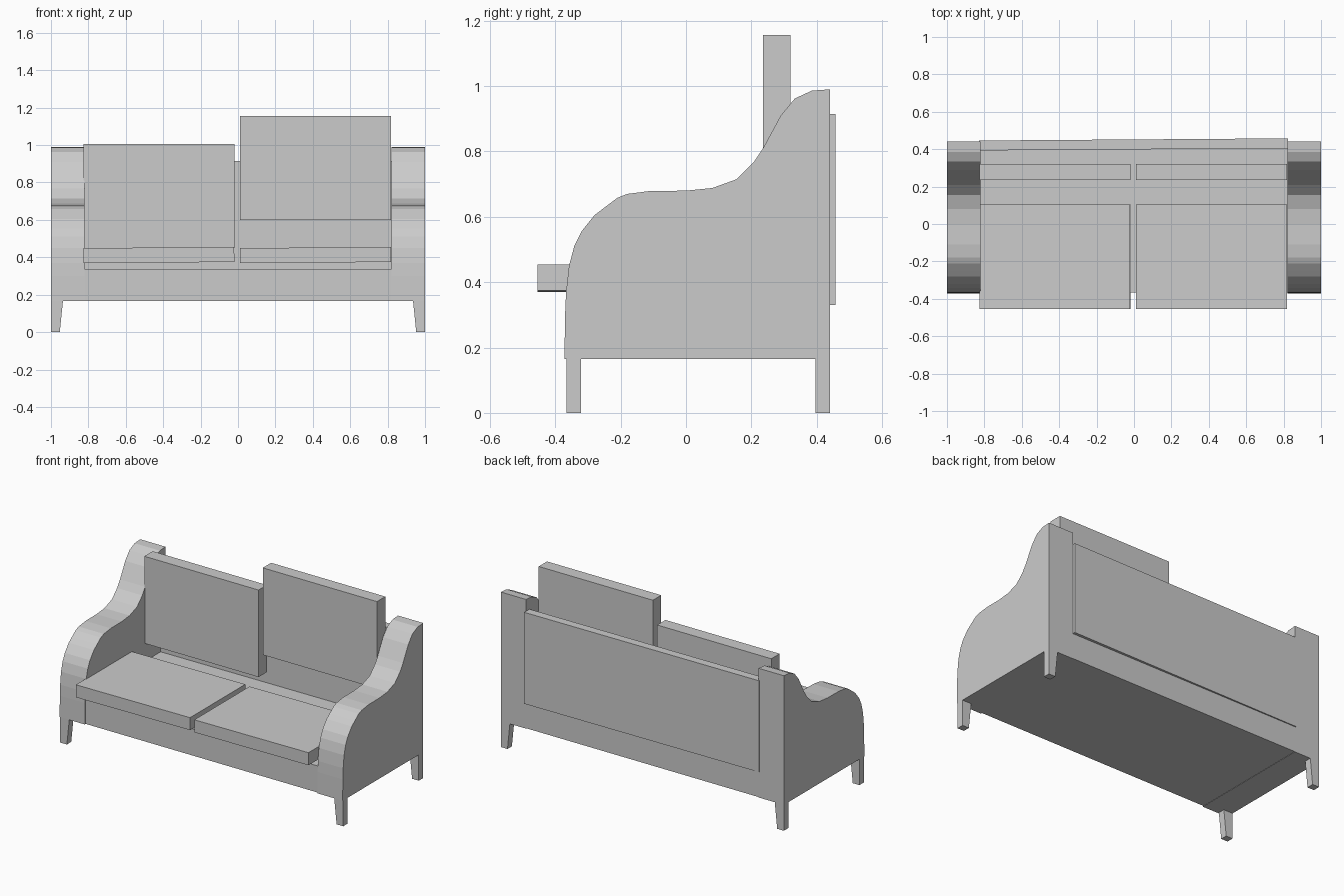
import bpy, bmesh
from math import radians
from mathutils import Matrix, Vector

if "Cube" in bpy.data.objects:
    bpy.data.objects.remove(bpy.data.objects["Cube"])


def finish(name, bm):
    bmesh.ops.recalc_face_normals(bm, faces=bm.faces)
    mesh = bpy.data.meshes.new(name)
    bm.to_mesh(mesh)
    bm.free()
    obj = bpy.data.objects.new(name, mesh)
    bpy.context.collection.objects.link(obj)
    return obj


def box(name, x, y, z, rot=(0, 0, 0)):
    bm = bmesh.new()
    size = Vector((x[1] - x[0], y[1] - y[0], z[1] - z[0]))
    bmesh.ops.create_cube(bm, size=1, matrix=Matrix.Diagonal((*size, 1)))
    obj = finish(name, bm)
    obj.location = (sum(x) / 2, sum(y) / 2, sum(z) / 2)
    obj.rotation_euler = [radians(a) for a in rot]
    return obj


def prism(name, points, axis, start, end):
    """Extrude a 2D outline: axis 0 takes (y, z), axis 1 takes (x, z)."""
    bm = bmesh.new()
    verts = []
    for p in points:
        co = list(p)
        co.insert(axis, start)
        verts.append(bm.verts.new(co))
    face = bm.faces.new(verts)
    out = bmesh.ops.extrude_face_region(bm, geom=[face])
    shift = Vector((0, 0, 0))
    shift[axis] = end - start
    bmesh.ops.translate(bm, vec=shift,
                        verts=[v for v in out["geom"] if isinstance(v, bmesh.types.BMVert)])
    return finish(name, bm)


# Swept arm outline (y, z)
ARM = [(-0.372, 0.165), (-0.37, 0.30), (-0.367, 0.37), (-0.358, 0.45), (-0.342, 0.51),
       (-0.32, 0.555), (-0.28, 0.605), (-0.25, 0.628), (-0.21, 0.658), (-0.18, 0.67),
       (-0.11, 0.679), (0.0, 0.68), (0.08, 0.688), (0.155, 0.715), (0.208, 0.768),
       (0.237, 0.812), (0.29, 0.91), (0.333, 0.962), (0.385, 0.986), (0.441, 0.99),
       (0.441, 0.165)]

# Arms and tapered legs on both sides
for side, s in (("left", -1), ("right", 1)):
    prism(side + "_arm", ARM, 0, s * 0.822, s * 1.0)
    leg = [(s * 1.0, 0.165), (s * 1.0, 0), (s * 0.953, 0), (s * 0.936, 0.165)]
    prism(side + "_front_leg", leg, 1, -0.366, -0.322)
    prism(side + "_back_leg", leg, 1, 0.396, 0.441)

# Seat base and slightly turned back panel
box("seat_base", (-0.823, 0.823), (-0.366, 0.44), (0.167, 0.337))
box("back_panel", (-0.828, 0.823), (0.399, 0.452), (0.33, 0.914), (0, 0, 0.4))

# Loose cushions
for side, x, tilt, bottom in (("left", (-0.827, -0.02), -0.4, 0.45),
                              ("right", (0.01, 0.817), -0.4, 0.60)):
    box(side + "_seat_cushion", x, (-0.455, 0.103), (0.372, 0.452), (0, tilt, 0))
    box(side + "_back_cushion", x, (0.236, 0.32), (bottom, bottom + 0.556))
